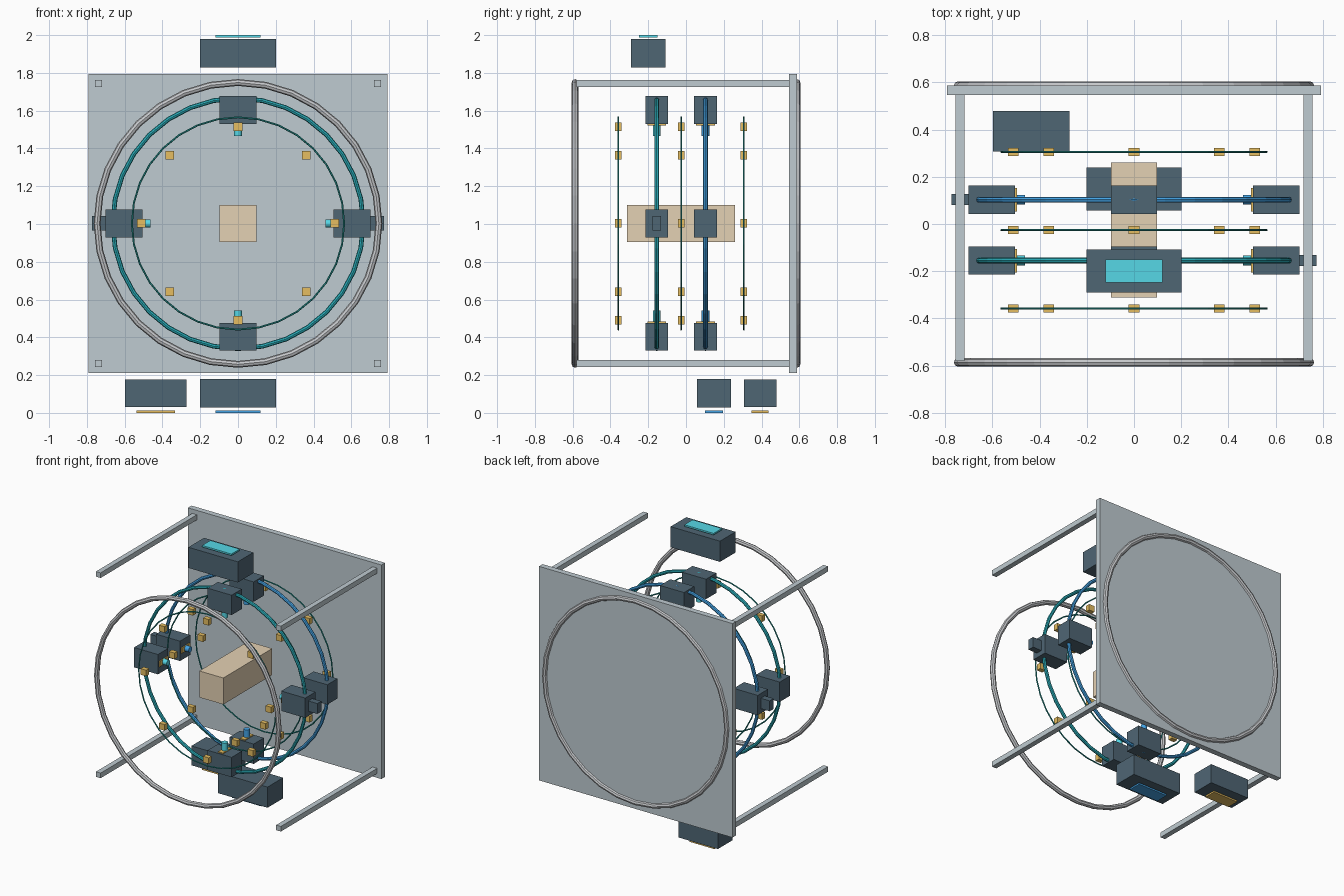
import bpy
from math import cos, sin, pi

cube = bpy.data.objects.get("Cube")
if cube:
    bpy.data.objects.remove(cube, do_unlink=True)

ZC = 1.003  # height of the common ring axis


def material(name, rgb):
    lin = [((c / 255 + 0.055) / 1.055) ** 2.4 for c in rgb] + [1]
    m = bpy.data.materials.new(name)
    m.use_nodes = True
    m.diffuse_color = lin
    m.node_tree.nodes["Principled BSDF"].inputs["Base Color"].default_value = lin
    return m


panel_grey = material("panel grey", (191, 203, 209))
steel = material("steel", (198, 200, 203))
slate = material("slate", (79, 102, 116))
teal = material("teal", (42, 174, 186))
deep_teal = material("deep teal", (40, 160, 156))
cyan = material("cyan", (86, 215, 230))
blue = material("blue", (68, 164, 230))
gold = material("gold", (230, 190, 97))
tan = material("tan", (228, 209, 179))


def finish(name, mat):
    ob = bpy.context.object
    ob.name = name
    ob.data.materials.append(mat)
    return ob


def box(name, center, size, mat):
    bpy.ops.mesh.primitive_cube_add(size=1, location=center)
    ob = finish(name, mat)
    ob.scale = size
    bpy.ops.object.transform_apply(location=False, rotation=False, scale=True)
    return ob


def ring(name, y, major, minor, mat, sides=8):
    bpy.ops.mesh.primitive_torus_add(
        location=(0, y, ZC), rotation=(pi / 2, 0, 0), major_radius=major,
        minor_radius=minor, major_segments=32, minor_segments=sides)
    finish(name, mat)


# Back panel, corner rails and the two end rings
box("back_panel", (0, 0.567, ZC), (1.584, 0.042, 1.584), panel_grey)
for sx, side in ((1, "left"), (-1, "right")):
    for sz, level in ((1, "upper"), (-1, "lower")):
        box(f"{level}_{side}_rail", (sx * 0.738, -0.015, ZC + sz * 0.741),
            (0.038, 1.13, 0.038), panel_grey)
ring("front_end_ring", -0.587, 0.746, 0.018, steel)
ring("back_end_ring", 0.587, 0.746, 0.018, steel)

# Two coil rings, each with four housings, contact strips and inward nozzles
for label, y, ring_mat, tip_mat in (("front", -0.155, teal, cyan),
                                    ("rear", 0.103, blue, blue)):
    ring(f"{label}_coil_ring", y, 0.663, 0.0125, ring_mat)
    for i in range(4):
        a = i * pi / 2
        dx, dz = cos(a), sin(a)
        box(f"{label}_housing_{i + 1}", (dx * 0.603, y, ZC + dz * 0.6),
            (0.196, 0.12, 0.147), slate)
        reach = 0.501 if i % 2 == 0 else 0.5225
        strip = (0.008, 0.1, 0.04) if i % 2 == 0 else (0.04, 0.1, 0.008)
        box(f"{label}_contact_strip_{i + 1}",
            (dx * reach, y, ZC + dz * reach), strip, gold)
        bpy.ops.mesh.primitive_cylinder_add(
            vertices=16, radius=0.021, depth=0.08, rotation=(0, pi / 2 - a, 0),
            location=(dx * 0.502, y, ZC + dz * 0.502))
        finish(f"{label}_nozzle_{i + 1}", tip_mat)
        bpy.ops.object.shade_smooth_by_angle()

# Side drives on one housing of each coil ring
box("front_side_drive", (0.735, -0.155, ZC), (0.078, 0.047, 0.077), slate)
box("rear_side_drive", (-0.735, 0.103, ZC), (0.078, 0.047, 0.077), slate)

# Three thin sensor rings with eight blocks each
for n, y in enumerate((-0.358, -0.026, 0.306), 1):
    ring(f"sensor_ring_{n}", y, 0.562, 0.005, deep_teal, 6)
    for i in range(8):
        a = i * pi / 4
        box(f"sensor_block_{n}_{i + 1}",
            (cos(a) * 0.512, y, ZC + sin(a) * 0.512),
            (0.045, 0.034, 0.045), gold)

# Central block
box("central_block", (0, -0.026, ZC), (0.196, 0.572, 0.196), tan)

# Outer modules with their coloured panels
box("top_module", (0, -0.2, 1.904), (0.404, 0.182, 0.153), slate)
box("top_module_panel", (0, -0.2, 1.994), (0.24, 0.097, 0.012), cyan)
box("bottom_module", (0, 0.148, 0.104), (0.404, 0.182, 0.153), slate)
box("bottom_module_panel", (0, 0.148, 0.006), (0.24, 0.097, 0.012), blue)
box("corner_module", (-0.435, 0.394, 0.104), (0.324, 0.172, 0.143), slate)
box("corner_module_panel", (-0.435, 0.392, 0.006), (0.204, 0.09, 0.012), gold)
